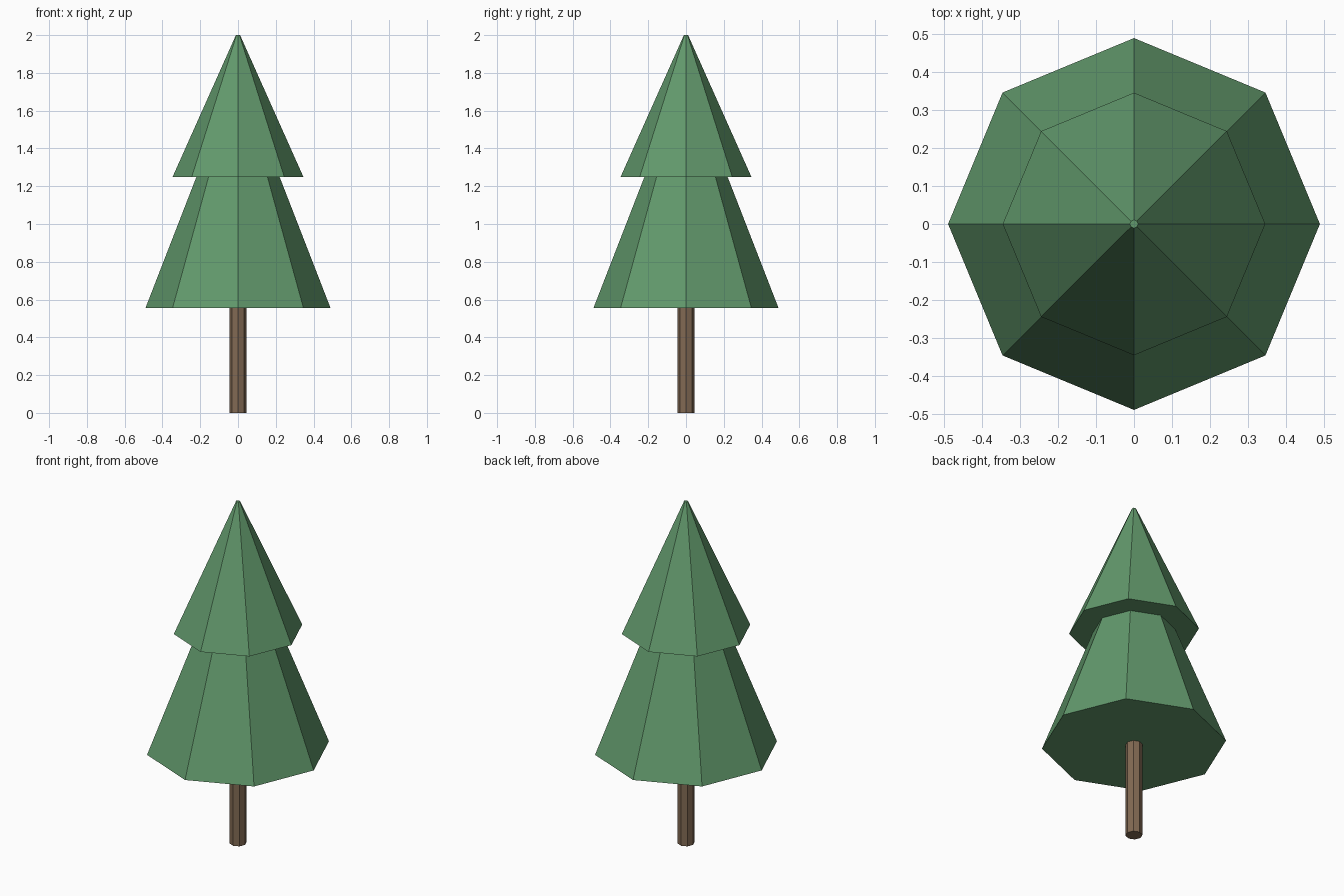
import bpy, bmesh, math

cube = bpy.data.objects.get("Cube")
if cube:
    bpy.data.objects.remove(cube, do_unlink=True)


def make_material(name, rgb):
    mat = bpy.data.materials.new(name)
    mat.use_nodes = True
    mat.diffuse_color = (*rgb, 1)
    bsdf = next(n for n in mat.node_tree.nodes if n.type == 'BSDF_PRINCIPLED')
    bsdf.inputs["Base Color"].default_value = (*rgb, 1)
    return mat


def lathe(name, profile, sides, mat):
    """Closed faceted solid from (radius, height) rings, bottom to top."""
    bm = bmesh.new()
    rings = []
    for r, z in profile:
        angles = [math.tau * i / sides for i in range(sides)]
        rings.append([bm.verts.new((r * math.cos(a), r * math.sin(a), z)) for a in angles])
    for low, high in zip(rings, rings[1:]):
        for i in range(sides):
            j = (i + 1) % sides
            bm.faces.new((low[i], low[j], high[j], high[i]))
    bm.faces.new(rings[0][::-1])
    bm.faces.new(rings[-1])
    mesh = bpy.data.meshes.new(name)
    bm.to_mesh(mesh)
    bm.free()
    mesh.materials.append(mat)
    obj = bpy.data.objects.new(name, mesh)
    bpy.context.collection.objects.link(obj)
    return obj


green = make_material("needle green", (0.122, 0.319, 0.150))
brown = make_material("bark brown", (0.223, 0.144, 0.087))

# Trunk
lathe("trunk", [(0.045, 0), (0.045, 0.555)], 8, brown)

# Two-tiered foliage: flared skirt, overhanging step, pointed crown
lathe("foliage", [(0.49, 0.555), (0.22, 1.25), (0.346, 1.25), (0.011, 2.0)], 8, green)
